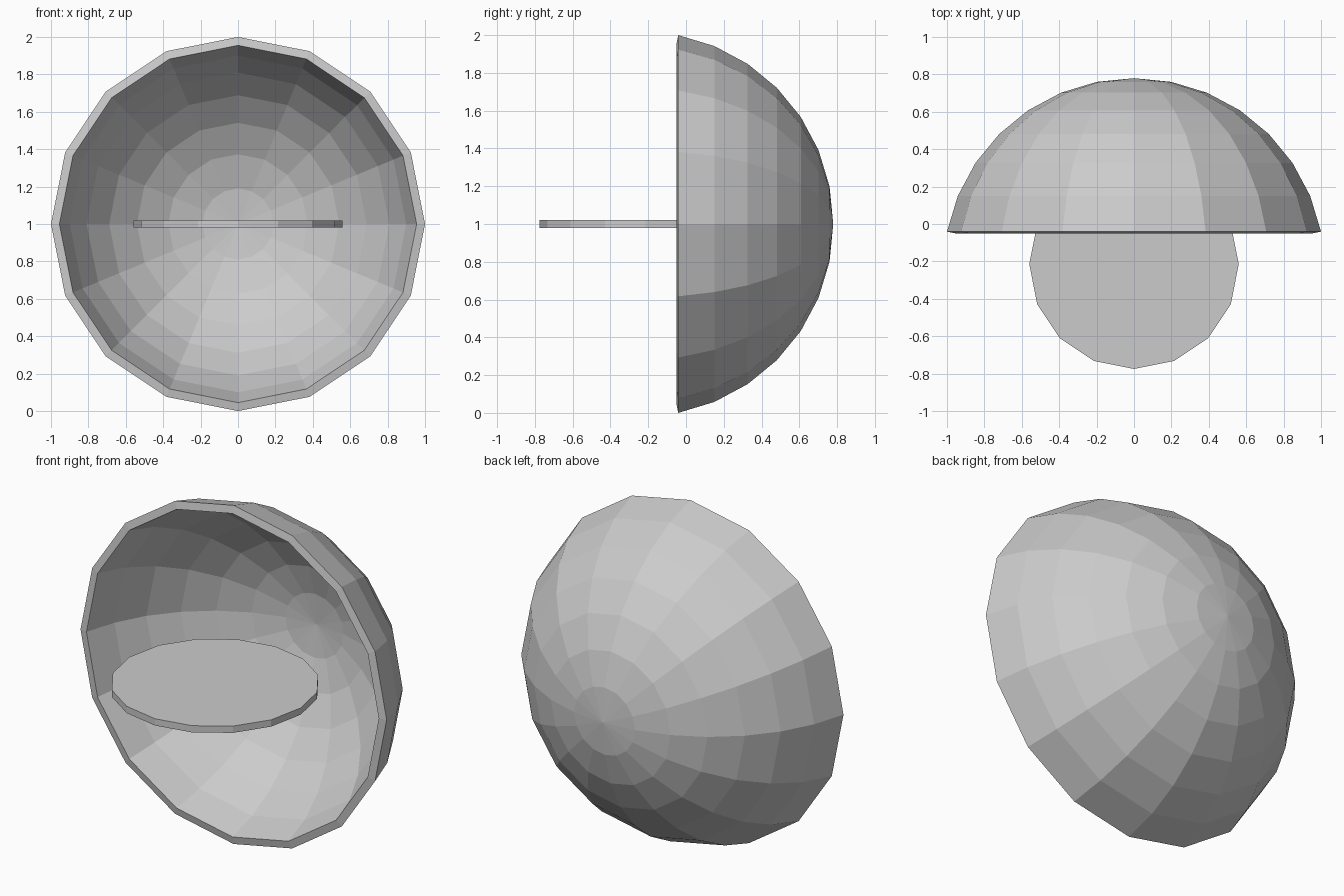
import bpy, bmesh
from math import sin, cos, pi

if "Cube" in bpy.data.objects:
    bpy.data.objects.remove(bpy.data.objects["Cube"])

SIDES = 16
STEP = pi / SIDES
CENTRE_Y = -0.24
OUTER_R = 1 / sin(7 * STEP)
INNER_R = OUTER_R * 0.955


def finish(bm, name):
    bmesh.ops.recalc_face_normals(bm, faces=bm.faces)
    mesh = bpy.data.meshes.new(name)
    bm.to_mesh(mesh)
    bm.free()
    obj = bpy.data.objects.new(name, mesh)
    bpy.context.collection.objects.link(obj)
    return obj


# Hollow dish: outer arc to the rim, then the inner arc back, spun about y
profile = [(OUTER_R, i) for i in range(8)] + [(INNER_R, i) for i in range(7, -1, -1)]
bm = bmesh.new()
verts = [bm.verts.new((0, CENTRE_Y + r * cos(i * STEP), 1 + r * sin(i * STEP)))
         for r, i in profile]
edges = [bm.edges.new(pair) for pair in zip(verts, verts[1:])]
bmesh.ops.spin(bm, geom=verts + edges, cent=(0, CENTRE_Y, 1), axis=(0, 1, 0),
               angle=2 * pi, steps=SIDES)
bmesh.ops.remove_doubles(bm, verts=bm.verts, dist=0.0005)
finish(bm, "dish_shell")

# Flat level disc floating in the dish mouth
bm = bmesh.new()
bmesh.ops.create_cone(bm, cap_ends=True, segments=SIDES,
                      radius1=0.56, radius2=0.56, depth=0.04)
disc = finish(bm, "level_disc")
disc.location = (0, -0.215, 1)
